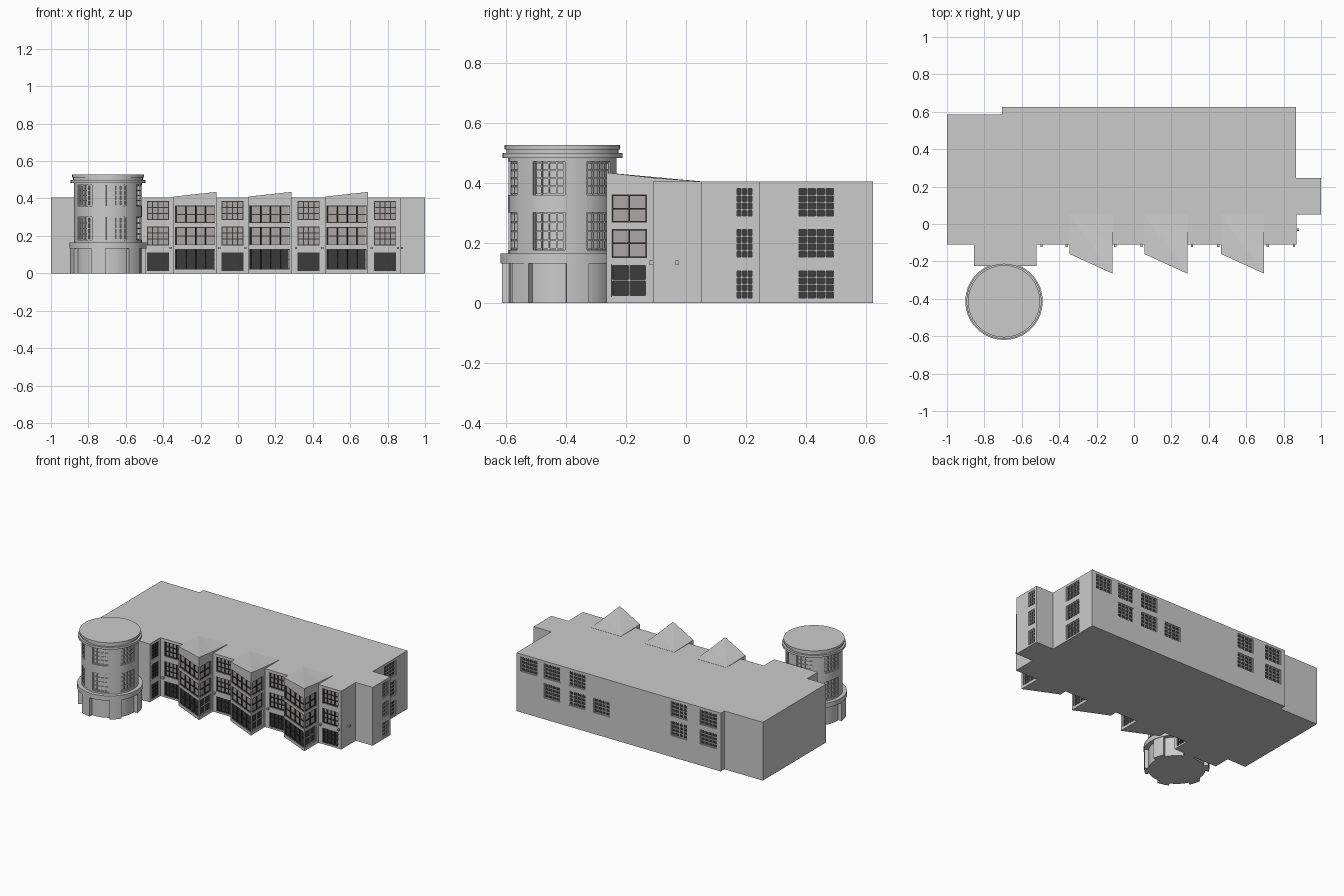
import bpy, bmesh
from math import sin, cos, radians, atan2, degrees
from mathutils import Matrix, Vector

if "Cube" in bpy.data.objects:
    bpy.data.objects.remove(bpy.data.objects["Cube"])


def material(name, col):
    m = bpy.data.materials.new(name)
    m.diffuse_color = (*col, 1)
    m.use_nodes = True
    m.node_tree.nodes["Principled BSDF"].inputs["Base Color"].default_value = m.diffuse_color
    return m


DARK = material("dark_glass", (0.045, 0.045, 0.045))
LIGHT = material("pale_glass", (0.42, 0.39, 0.38))


def finish(bm, name, mat=None):
    bmesh.ops.recalc_face_normals(bm, faces=bm.faces)
    me = bpy.data.meshes.new(name)
    bm.to_mesh(me)
    bm.free()
    ob = bpy.data.objects.new(name, me)
    bpy.context.collection.objects.link(ob)
    if mat:
        me.materials.append(mat)
    return ob


def box(bm, frame, lo, hi):
    lo, hi = Vector(lo), Vector(hi)
    m = frame @ Matrix.Translation((lo + hi) / 2) @ Matrix.Diagonal((*(hi - lo), 1))
    bmesh.ops.create_cube(bm, size=1, matrix=m)


def prism(bm, bottom, top):
    b = [bm.verts.new(p) for p in bottom]
    t = [bm.verts.new(p) for p in top]
    bm.faces.new(b)
    n = len(b)
    for i in range(n):
        bm.faces.new((b[i], b[(i + 1) % n], t[(i + 1) % n], t[i]))
    return t


# shared meshes filled by the window helper
cut, dark, pale, bars_dark, bars_grey = (bmesh.new() for _ in range(5))
DEPTH = 0.014


def window(x, y, ang, w, z0, z1, cols, rows, glass, bars):
    """Recessed window centred at x,y; ang is the outward direction in degrees."""
    f = Matrix.Translation((x, y, 0)) @ Matrix.Rotation(radians(ang + 90), 4, 'Z')
    h, t = w / 2, 0.0025                      # local -y points outward
    box(cut, f, (-h, -0.02, z0), (h, DEPTH, z1))
    box(glass, f, (-h, DEPTH - 0.003, z0), (h, DEPTH + 0.001, z1))
    for i in range(cols + 1):
        u = -h + t + (w - 2 * t) * i / cols
        box(bars, f, (u - t, 0.004, z0), (u + t, DEPTH, z1))
    for j in range(rows + 1):
        v = z0 + t + (z1 - z0 - 2 * t) * j / rows
        box(bars, f, (-h, 0.005, v - t), (h, DEPTH, v + t))


FLOORS = [(0.012, 0.112), (0.148, 0.25), (0.285, 0.387)]

# main block with rear step, side wing and tower link
outline = [(-1, -.11), (-.855, -.11), (-.855, -.225), (-.52, -.225), (-.52, -.11),
           (.87, -.11), (.87, .05), (1, .05), (1, .245), (.865, .245),
           (.865, .625), (-.705, .625), (-.705, .585), (-1, .585)]
bm = bmesh.new()
bm.faces.new(prism(bm, [(x, y, 0) for x, y in outline], [(x, y, .405) for x, y in outline]))
walls = [finish(bm, "main_block")]

# three slanted bays with rising roofs
for k, xl in enumerate((-.345, .055, .465)):
    xr = xl + .23
    top = [(xl, .05, .406), (xl, -.16, .41), (xr, -.265, .435), (xr, -.11, .418), (xr, .05, .406)]
    bm = bmesh.new()
    t = prism(bm, [(x, y, 0) for x, y, z in top], top)
    for i in (1, 2, 3):
        bm.faces.new((t[0], t[i], t[i + 1]))
    walls.append(finish(bm, f"slanted_bay_{k + 1}"))
    slant = degrees(atan2(-.23, -.105))
    for (z0, z1), g, r in zip([(.02, .13), (.15, .247), (.268, .362)], (dark, pale, pale), (2, 2, 2)):
        window((xl + xr) / 2, -.2125, slant, .236, z0, z1, 4, r, g, bars_dark)
        window(xr, -.19, 0, .12, z0, z1, 2, r, g, bars_grey if g is dark else bars_dark)

# windows between the bays
for x in (-.428, -.03, .378, .787):
    for i, (z0, z1) in enumerate(FLOORS):
        window(x, -.11, -90, .118, z0, z1, 4, 3,
               dark if i == 0 else pale, bars_dark)
# side windows of the wing, the right wall and the tower link
for z0, z1 in FLOORS:
    window(1, .195, 0, .06, z0, z1, 3, 4, dark, bars_grey)
    window(.865, .435, 0, .126, z0, z1, 4, 4, dark, bars_grey)
    window(-.52, -.165, 0, .07, z0, z1, 3, 4, pale, bars_dark)
# back windows
for x, levels in ((.77, (2,)), (.59, (1, 2)), (.40, (1, 2)), (.21, (1,)), (-.385, (1, 2)), (-.61, (1, 2))):
    for i in levels:
        window(x, .625, 90, .126, *FLOORS[i], 4, 4, dark, bars_grey)

# carve the window recesses
cutter = finish(cut, "recess_cutter")
cutter.hide_render = True
for ob in walls:
    mod = ob.modifiers.new("recesses", 'BOOLEAN')
    mod.operation, mod.solver, mod.object = 'DIFFERENCE', 'EXACT', cutter
    bpy.context.view_layer.objects.active = ob
    bpy.ops.object.modifier_apply(modifier=mod.name)
bpy.data.objects.remove(cutter)
finish(dark, "dark_panes", DARK)
finish(pale, "pale_panes", LIGHT)
finish(bars_dark, "dark_glazing_bars", DARK)
finish(bars_grey, "grey_glazing_bars")

# round tower
CX, CY = -.695, -.413


def drum(bm, r, z0, z1):
    bmesh.ops.create_cone(bm, cap_ends=True, segments=36, radius1=r, radius2=r, depth=z1 - z0,
                          matrix=Matrix.Translation((CX, CY, (z0 + z1) / 2)))


def arc_block(bm, r0, r1, a0, a1, z0, z1):
    """Curved block; angles in degrees measured from the front towards +x."""
    n = max(1, round((a1 - a0) / 8))
    angs = [radians(a0 + (a1 - a0) * i / n) for i in range(n + 1)]
    pts = [(CX + r1 * sin(a), CY - r1 * cos(a)) for a in angs]
    pts += [(CX + r0 * sin(a), CY - r0 * cos(a)) for a in reversed(angs)]
    bm.faces.new(prism(bm, [(*p, z0) for p in pts], [(*p, z1) for p in pts]))


R, CORE, HALF = .181, .168, 18
core, shaft, base, tbars = (bmesh.new() for _ in range(4))
drum(core, CORE, .15, .5)
drum(base, .178, 0, .135)                     # recessed ground-floor wall
drum(base, .207, .132, .165)                  # ledge over the base
for z0, z1 in ((.16, .177), (.302, .36), (.472, .515)):
    drum(shaft, R, z0, z1)
for k in range(6):
    c = 15 + 60 * k                           # window axis
    arc_block(shaft, CORE - .01, R, c + HALF, c + 60 - HALF, .17, .48)
    arc_block(base, .15, .203, c + HALF + 1, c + 59 - HALF, 0, .135)
    for z0, z1 in ((.177, .302), (.36, .472)):
        for i in range(5):
            a = c - HALF + .8 + (2 * HALF - 1.6) * i / 4
            arc_block(tbars, CORE - .004, CORE + .007, a - .8, a + .8, z0, z1)
        for j in range(5):
            z = z0 + .003 + (z1 - z0 - .006) * j / 4
            arc_block(tbars, CORE - .004, CORE + .006, c - HALF, c + HALF, z - .0025, z + .0025)
finish(core, "tower_glass_core")
finish(shaft, "tower_shaft")
finish(base, "tower_base")
finish(tbars, "tower_glazing_bars")

# tower cornice and cap
bm = bmesh.new()
drum(bm, .201, .484, .5)
drum(bm, .187, .498, .514)
drum(bm, .193, .512, .528)
finish(bm, "tower_cornice")

# small wall lamps
bm = bmesh.new()
lamps = [(x, -.117) for x in (-.495, -.36, -.1, .04, .31, .45, .715, .855)] + [(.877, -.03)]
for x, y in lamps:
    box(bm, Matrix.Translation((x, y, .135)), (-.006, -.007, -.006), (.006, .007, .006))
finish(bm, "wall_lamps")

for ob in bpy.data.objects:
    if ob.name.startswith("tower"):
        bpy.ops.object.select_all(action='DESELECT')
        ob.select_set(True)
        bpy.context.view_layer.objects.active = ob
        bpy.ops.object.shade_smooth_by_angle(angle=radians(30))
